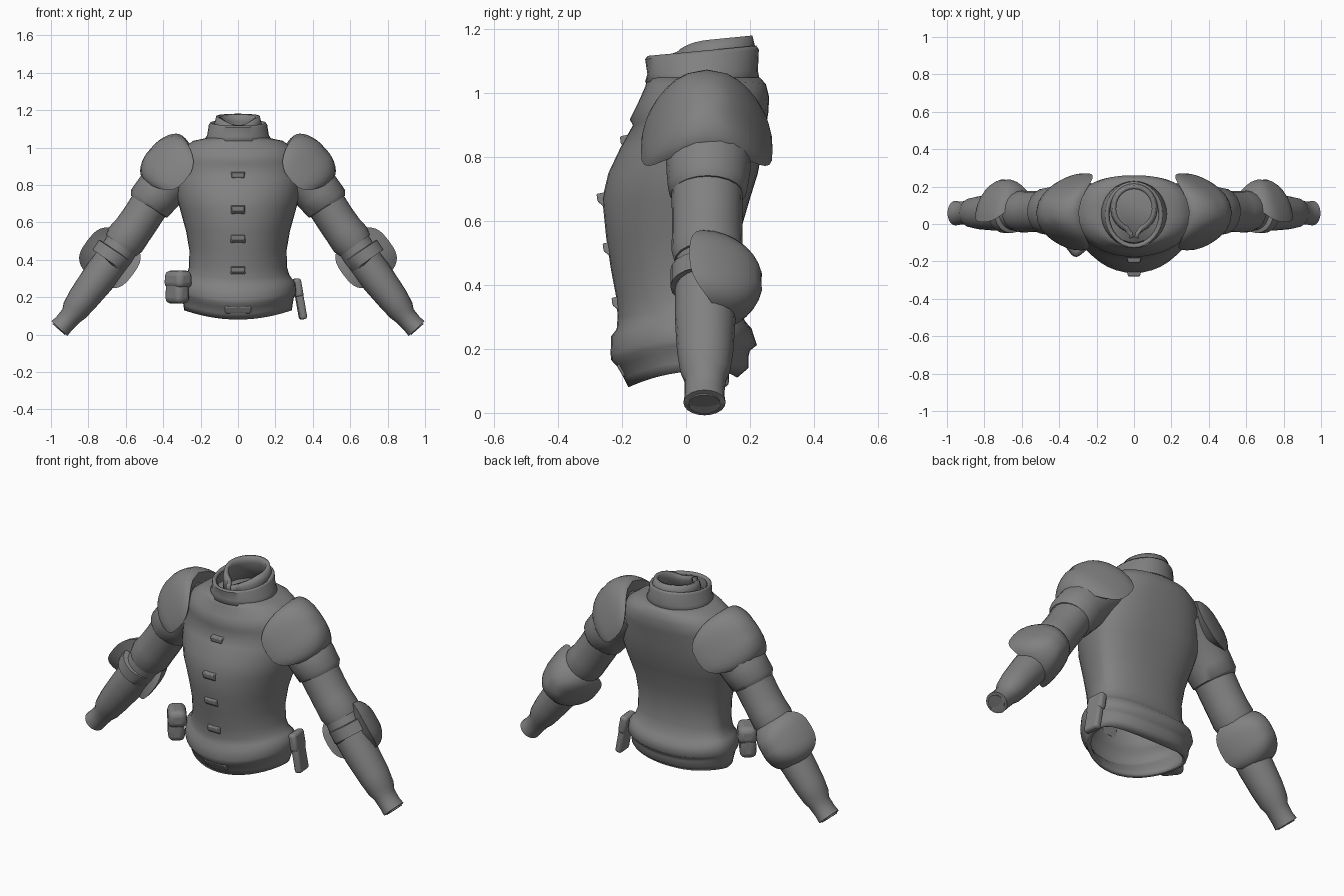
import bpy, bmesh, math
from mathutils import Vector, Matrix

if "Cube" in bpy.data.objects:
    bpy.data.objects.remove(bpy.data.objects["Cube"])

GREY = bpy.data.materials.new("dark_grey")
GREY.diffuse_color = (0.22, 0.22, 0.22, 1)
GREY.use_nodes = True
GREY.node_tree.nodes["Principled BSDF"].inputs["Base Color"].default_value = GREY.diffuse_color


def finish(name, bm, thick=0, offset=-1, bevel=0, angle=40):
    bmesh.ops.recalc_face_normals(bm, faces=bm.faces)
    me = bpy.data.meshes.new(name)
    bm.to_mesh(me)
    bm.free()
    me.materials.append(GREY)
    for p in me.polygons:
        p.use_smooth = True
    me.set_sharp_from_angle(angle=math.radians(angle))
    ob = bpy.data.objects.new(name, me)
    bpy.context.collection.objects.link(ob)
    if thick:
        m = ob.modifiers.new("thickness", 'SOLIDIFY')
        m.thickness, m.offset = thick, offset
    if bevel:
        m = ob.modifiers.new("bevel", 'BEVEL')
        m.width, m.segments = bevel, 3
    return ob


def loft(name, rings, closed=True, cap_start=False, cap_end=False, hub=None, **kw):
    bm = bmesh.new()
    vs = [[bm.verts.new(p) for p in r] for r in rings]
    n = len(rings[0])
    for a, b in zip(vs, vs[1:]):
        for i in range(n if closed else n - 1):
            j = (i + 1) % n
            bm.faces.new((a[i], a[j], b[j], b[i]))
    if cap_start:
        bm.faces.new(vs[0])
    if cap_end:
        bm.faces.new(vs[-1])
    if hub:
        h = bm.verts.new(hub)
        for i in range(n):
            bm.faces.new((vs[-1][i], vs[-1][(i + 1) % n], h))
    return finish(name, bm, **kw)


def angles(n):
    return [2 * math.pi * i / n for i in range(n)]


def power(v, e):
    return math.copysign(abs(v) ** e, v)


# Jacket body with flared hem, belt and yoke: z, half width, front y, back y, side lift
BODY = [(.08, .288, -.18, .16, .05), (.11, .292, -.195, .195, .05), (.145, .298, -.215, .195, .05),
        (.165, .308, -.234, .20, .05), (.185, .312, -.236, .222, .045), (.24, .306, -.234, .205, .04),
        (.262, .29, -.217, .188, .035), (.30, .274, -.214, .17, .02), (.36, .262, -.218, .157, 0),
        (.45, .26, -.235, .152, 0), (.55, .277, -.25, .165, 0), (.67, .31, -.262, .20, 0),
        (.75, .332, -.243, .225, 0), (.83, .336, -.205, .24, .01), (.90, .322, -.166, .255, .04),
        (.918, .318, -.176, .258, .04), (.97, .29, -.15, .26, .03), (1.02, .24, -.128, .25, .015),
        (1.05, .172, -.12, .23, 0)]


def body_ring(z, rx, yf, yb, lift):
    out = []
    e = .78 if .6 < z < 1.03 else .9      # the back is squarer across the shoulder blades
    for t in angles(40):
        s, c = math.sin(t), math.cos(t)
        if s > 0:
            p = (rx * power(c, e), .04 + (yb - .04) * power(s, e))
        else:
            p = (rx * c, .04 + (.04 - yf) * s)
        out.append((*p, z + lift * (c * c + .6 * max(0, s))))
    return out


loft("jacket_body", [body_ring(*r) for r in BODY], cap_end=True, thick=.02, angle=75)


# Outer collar, tilted up towards the back
def collar_ring(z, rx, ry, yc, tilt):
    return [(rx * math.cos(t), yc + ry * math.sin(t), z + tilt * math.sin(t)) for t in angles(32)]


loft("outer_collar", [collar_ring(1.035, .185, .18, .052, .0), collar_ring(1.065, .165, .173, .052, .005),
                      collar_ring(1.122, .156, .178, .05, .015), collar_ring(1.133, .148, .17, .05, .016)],
     thick=.022)


# Inner collar: open strip whose ends turn forward and dip at the throat
def strip_ring(z, r, tilt, dip):
    pts = [(.012, -.075, z - tilt - dip), (.018, -.05, z - tilt - dip)]
    for i in range(25):
        t = math.radians(-68 + 316 * i / 24)
        f = max(0, -math.sin(t)) ** 3
        pts.append((r * math.cos(t), .085 + (r + .006) * math.sin(t), z + tilt * math.sin(t) - dip * f))
    return pts + [(-x, y, zz) for x, y, zz in reversed(pts[:2])]


loft("inner_collar", [strip_ring(1.04, .116, .0, 0), strip_ring(1.13, .115, .012, .02),
                      strip_ring(1.166, .106, .012, .035)], closed=False, thick=.022, offset=0)


# Tube of round sections along a bent path in the xz plane: x, z, in-plane radius, y radius, y centre
def tube(name, s, secs, n=20, **kw):
    rings = []
    for i, (x, z, r, ry, yc) in enumerate(secs):
        a, b = secs[max(i - 1, 0)], secs[min(i + 1, len(secs) - 1)]
        d = Vector((b[0] - a[0], b[1] - a[1])).normalized()
        rings.append([(s * (x - d.y * r * math.cos(t)), yc + ry * math.sin(t),
                       z + d.x * r * math.cos(t)) for t in angles(n)])
    return loft(name, rings, **kw)


def dome(name, s, c, d, a, b, h, drop_p, drop_w, sq, a_in, lean, hub):
    """Solid cap bulging along d; its rims on the p and w sides are pulled back by the drops."""
    c, d = Vector(c), Vector(d).normalized()
    w = Vector((0, 1, 0))
    if abs(d.y) > .9:
        w = Vector((-.6, 0, .8))
    p = d.cross(w).normalized()
    if p.z > 0:
        p = -p
    rings = []
    for k in range(1, 9):
        f = math.radians(90 * k / 8)
        r = math.sin(f)
        ring = []
        for t in angles(32):
            u, v = power(math.cos(t), sq) * r, power(math.sin(t), sq) * r
            q = c + p * (u * (a if u > 0 else a_in)) + w * (v * b)
            q += d * (h * math.cos(f) - drop_p * u * u - drop_w * v * v) + Vector((-lean * v, 0, 0))
            ring.append((s * q.x, q.y, q.z))
        rings.append(ring)
    m = c - d * hub
    return loft(name, rings, cap_start=True, hub=(s * m.x, m.y, m.z), angle=60)


for s, side in ((1, "left"), (-1, "right")):
    # Short upper sleeve flaring under the shoulder guard
    tube(side + "_shoulder_sleeve", s, [(.25, .92, .13, .15, .075), (.36, .84, .135, .137, .072),
         (.43, .755, .127, .131, .07), (.475, .70, .122, .124, .068), (.484, .686, .105, .11, .068)],
         cap_start=True, cap_end=True, angle=50)
    # Long upper sleeve with a rolled lower edge
    tube(side + "_upper_sleeve", s, [(.45, .73, .105, .113, .066), (.52, .62, .104, .11, .066),
         (.565, .555, .105, .11, .066), (.60, .51, .11, .112, .066), (.625, .475, .10, .102, .066)],
         cap_start=True, cap_end=True)
    # Forearm narrowing to an open cuff
    tube(side + "_forearm", s, [(.60, .51, .09, .095, .065), (.65, .43, .096, .098, .063),
         (.75, .295, .092, .095, .06), (.83, .19, .082, .088, .06), (.873, .13, .072, .078, .06),
         (.893, .10, .058, .064, .06), (.93, .058, .055, .062, .058), (.955, .032, .058, .066, .058),
         (.959, .027, .045, .05, .058), (.935, .055, .036, .042, .058)],
         cap_start=True, cap_end=True)
    # Shoulder guard draped over the front and back
    dome(side + "_shoulder_guard", s, (.405, .065, .938), (.75, 0, .66), .15, .206, .086,
         0, .175, .68, .165, .01, .10)
    # Elbow guard wrapping the back and both sides of the joint
    dome(side + "_elbow_guard", s, (.685, .095, .41), (0, 1, 0), .152, .142, .145,
         .085, -.005, .68, .152, 0, .02)
    # Strap round the front of the elbow
    tube(side + "_elbow_strap", s, [(.655, .45, .10, .10, .063), (.657, .447, .108, .112, .063),
         (.692, .395, .108, .112, .063), (.695, .392, .10, .10, .063)], cap_start=True, cap_end=True)


def block(name, loc, size, normal_deg, tilt=0, taper=1.0, bevel=.015):
    """Rounded box: width, depth, height, facing outward at an angle about z."""
    bm = bmesh.new()
    bmesh.ops.create_cube(bm, size=1)
    for v in bm.verts:
        if v.co.z > 0:
            v.co.y *= taper
        v.co = Vector((v.co.x * size[0], v.co.y * size[1], v.co.z * size[2]))
    m = Matrix.Translation(loc) @ Matrix.Rotation(math.radians(normal_deg), 4, 'Z') \
        @ Matrix.Rotation(math.radians(tilt), 4, 'X')
    bm.transform(m)
    return finish(name, bm, bevel=bevel)


# Hip pouches with flaps
block("front_pouch", (-.325, -.10, .235), (.13, .09, .14), -52, 0, .9, .03)
block("front_pouch_flap", (-.32, -.10, .295), (.145, .105, .095), -52, 0, .9, .03)
block("side_pouch", (.332, .085, .18), (.095, .04, .20), 95, -10, 1, .014)
block("side_pouch_flap", (.318, .085, .25), (.108, .045, .10), 95, -10, 1, .016)

# Wedge clasps down the front, and the belt buckle
for i, (z, y, w) in enumerate([(.85, -.192, .085), (.67, -.265, .085), (.515, -.246, .09), (.345, -.218, .09)]):
    bm = bmesh.new()
    sides = [[bm.verts.new(p) for p in ((x, y + .03, z + .024), (x * .75, y - .015, z + .015),
                                        (x * .75, y - .012, z - .008), (x, y + .025, z - .04))]
             for x in (-w / 2, w / 2)]
    for k in range(4):
        j = (k + 1) % 4
        bm.faces.new((sides[0][k], sides[0][j], sides[1][j], sides[1][k]))
    bm.faces.new(sides[0])
    bm.faces.new(sides[1])
    finish("clasp_%d" % (i + 1), bm, bevel=.004)
block("belt_buckle", (0, -.198, .135), (.14, .02, .045), 0, 30, 1, .008)
